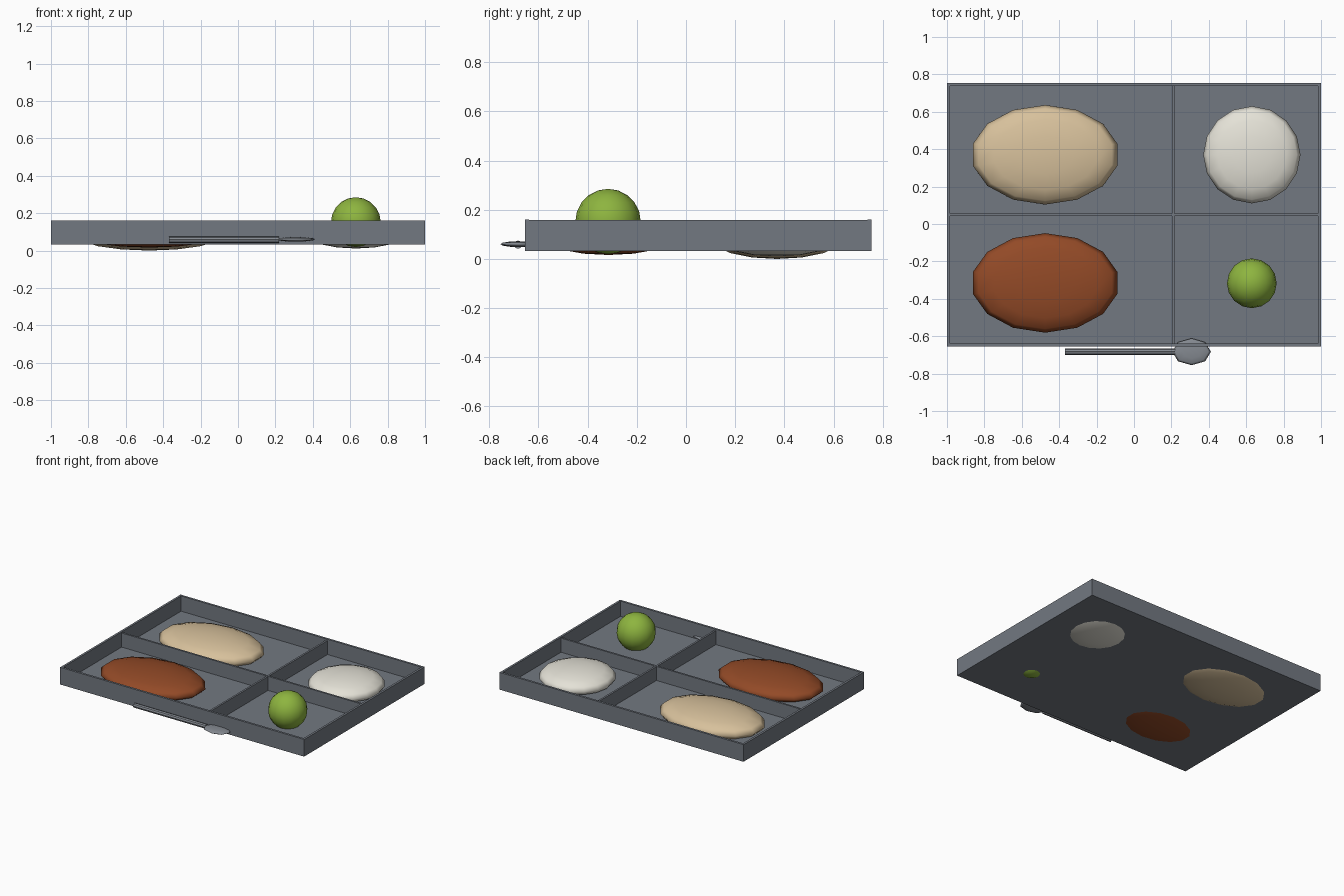
import bpy, math

if "Cube" in bpy.data.objects:
    bpy.data.objects.remove(bpy.data.objects["Cube"])


def mat(name, col):
    m = bpy.data.materials.new(name)
    m.diffuse_color = (*col, 1)
    m.use_nodes = True
    m.node_tree.nodes["Principled BSDF"].inputs["Base Color"].default_value = m.diffuse_color
    return m


STEEL = mat("tray steel", (0.17, 0.19, 0.22))
SPOON = mat("spoon steel", (0.23, 0.25, 0.28))
TAN = mat("tan", (0.68, 0.53, 0.33))
BROWN = mat("rust brown", (0.29, 0.068, 0.02))
WHITE = mat("off white", (0.78, 0.76, 0.68))
GREEN = mat("green", (0.27, 0.46, 0.05))


def finish(name, m, smooth=False):
    o = bpy.context.object
    o.name = name
    o.data.materials.append(m)
    bpy.ops.object.transform_apply(location=False, rotation=True, scale=True)
    if smooth:
        bpy.ops.object.shade_smooth()
    return o


def box(name, x, y, z, m):
    """Box from (min, max) pairs."""
    bpy.ops.mesh.primitive_cube_add(size=1, location=[sum(r) / 2 for r in (x, y, z)])
    bpy.context.object.scale = [r[1] - r[0] for r in (x, y, z)]
    return finish(name, m)


def blob(name, loc, radii, seg, rings, m):
    bpy.ops.mesh.primitive_uv_sphere_add(segments=seg, ring_count=rings, location=loc)
    bpy.context.object.scale = radii
    # turn a vertex onto the x axis
    return finish(name, m, True)


# tray floor, outer walls and dividers
Y0, Y1, Z0, Z1, T = -0.655, 0.755, 0.033, 0.16, 0.016
box("tray_floor", (-0.995, 0.995), (Y0 + 0.005, Y1 - 0.005), (Z0, 0.047), STEEL)
box("front_wall", (-1, 1), (Y0, Y0 + T), (Z0, Z1), STEEL)
box("back_wall", (-1, 1), (Y1 - T, Y1), (Z0, Z1), STEEL)
for name, s in (("left_wall", -1), ("right_wall", 1)):
    x = sorted((s * (1 - T), s))
    box(name, x, (Y0 + T, Y1 - T), (Z0, Z1 - 0.001), STEEL)
box("long_divider", (-0.99, 0.99), (0.043, 0.057), (0.04, 0.151), STEEL)
box("cross_divider", (0.202, 0.216), (Y0 + 0.01, Y1 - 0.01), (0.04, 0.15), STEEL)

# food portions
blob("flatbread", (-0.475, 0.37, 0.079), (0.396, 0.266, 0.079), 14, 8, TAN)
blob("stew", (-0.475, -0.315, 0.087), (0.396, 0.266, 0.071), 14, 8, BROWN)
blob("rice", (0.63, 0.37, 0.085), (0.26, 0.26, 0.074), 16, 8, WHITE)
blob("green_fruit", (0.63, -0.317, 0.152), (0.133, 0.133, 0.133), 16, 10, GREEN)

# spoon lying along the front
bpy.ops.mesh.primitive_cylinder_add(vertices=8, radius=0.017, depth=0.59,
                                    location=(-0.075, -0.683, 0.058),
                                    rotation=(0, math.pi / 2, 0))
finish("spoon_handle", SPOON)
blob("spoon_bowl", (0.308, -0.683, 0.06), (0.103, 0.072, 0.012), 8, 6, SPOON)
